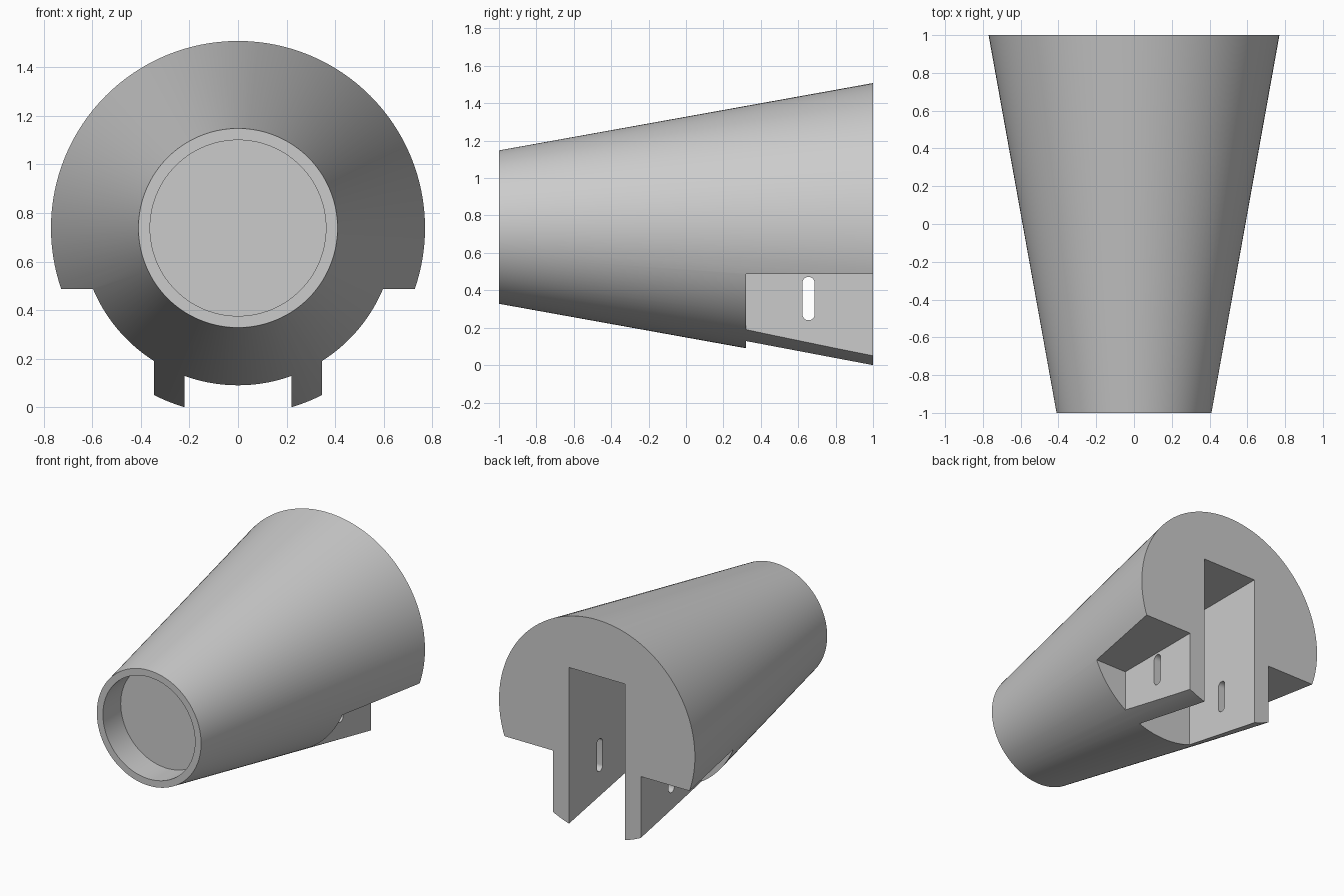
import bpy, bmesh
from math import pi, sin, cos
from mathutils import Vector

AXIS_Z = 0.738      # height of the cone's axis
STEP_Y = 0.32       # where the rear cuts begin
SLOT_X, LEG_X = 0.22, 0.345

old = bpy.data.objects.get("Cube")
if old:
    bpy.data.objects.remove(old, do_unlink=True)

grey = bpy.data.materials.new("plain_grey")
grey.use_nodes = True
colour = (0.6, 0.6, 0.6, 1)
grey.diffuse_color = colour
grey.node_tree.nodes["Principled BSDF"].inputs["Base Color"].default_value = colour


def box(name, low, high):
    low, high = Vector(low), Vector(high)
    bpy.ops.mesh.primitive_cube_add(size=1, location=(low + high) / 2)
    ob = bpy.context.object
    ob.name, ob.scale = name, high - low
    return ob


def oblong_hole(name, y, z, radius, half_straight, length):
    """Rounded slot outline in the YZ plane, extruded along x."""
    n = 16
    outline = []
    for side in (1, -1):
        for i in range(n + 1):
            a = pi * i / n
            outline.append((-length / 2, y + side * radius * cos(a),
                            z + side * (half_straight + radius * sin(a))))
    bm = bmesh.new()
    face = bm.faces.new([bm.verts.new(p) for p in outline])
    ext = bmesh.ops.extrude_face_region(bm, geom=[face])
    moved = [v for v in ext["geom"] if isinstance(v, bmesh.types.BMVert)]
    bmesh.ops.translate(bm, verts=moved, vec=(length, 0, 0))
    bmesh.ops.recalc_face_normals(bm, faces=bm.faces)
    mesh = bpy.data.meshes.new(name)
    bm.to_mesh(mesh)
    bm.free()
    ob = bpy.data.objects.new(name, mesh)
    bpy.context.collection.objects.link(ob)
    return ob


# Tapered body lying along y
bpy.ops.mesh.primitive_cone_add(vertices=128, radius1=0.41, radius2=0.77, depth=2,
                                location=(0, 0, AXIS_Z), rotation=(-pi / 2, 0, 0))
body = bpy.context.object
body.name = "tapered_body"
body.data.materials.append(grey)

# Round recess in the narrow end, 0.2 deep
bpy.ops.mesh.primitive_cylinder_add(vertices=128, radius=0.362, depth=0.4,
                                    location=(0, -1, AXIS_Z), rotation=(pi / 2, 0, 0))
recess = bpy.context.object
recess.name = "recess_cutter"

# Central rear slot, side steps and the fixing holes through both legs
cutters = [recess, box("slot_cutter", (-SLOT_X, STEP_Y, -0.5), (SLOT_X, 1.5, 1.11))]
for side, name in ((1, "left"), (-1, "right")):
    x0, x1 = sorted((side * LEG_X, side * 1.2))
    cutters.append(box(name + "_step_cutter", (x0, STEP_Y, -0.5), (x1, 1.5, 0.486)))
cutters.append(oblong_hole("hole_cutter", 0.655, 0.356, 0.033, 0.083, 0.8))

for cutter in cutters:
    cutter.hide_render = True
    mod = body.modifiers.new(cutter.name, "BOOLEAN")
    mod.operation, mod.solver, mod.object = "DIFFERENCE", "EXACT", cutter

bpy.ops.object.select_all(action="DESELECT")
body.select_set(True)
bpy.context.view_layer.objects.active = body
for mod in list(body.modifiers):
    bpy.ops.object.modifier_apply(modifier=mod.name)
for cutter in cutters:
    bpy.data.objects.remove(cutter, do_unlink=True)

bpy.ops.object.shade_smooth_by_angle(angle=pi / 6)
